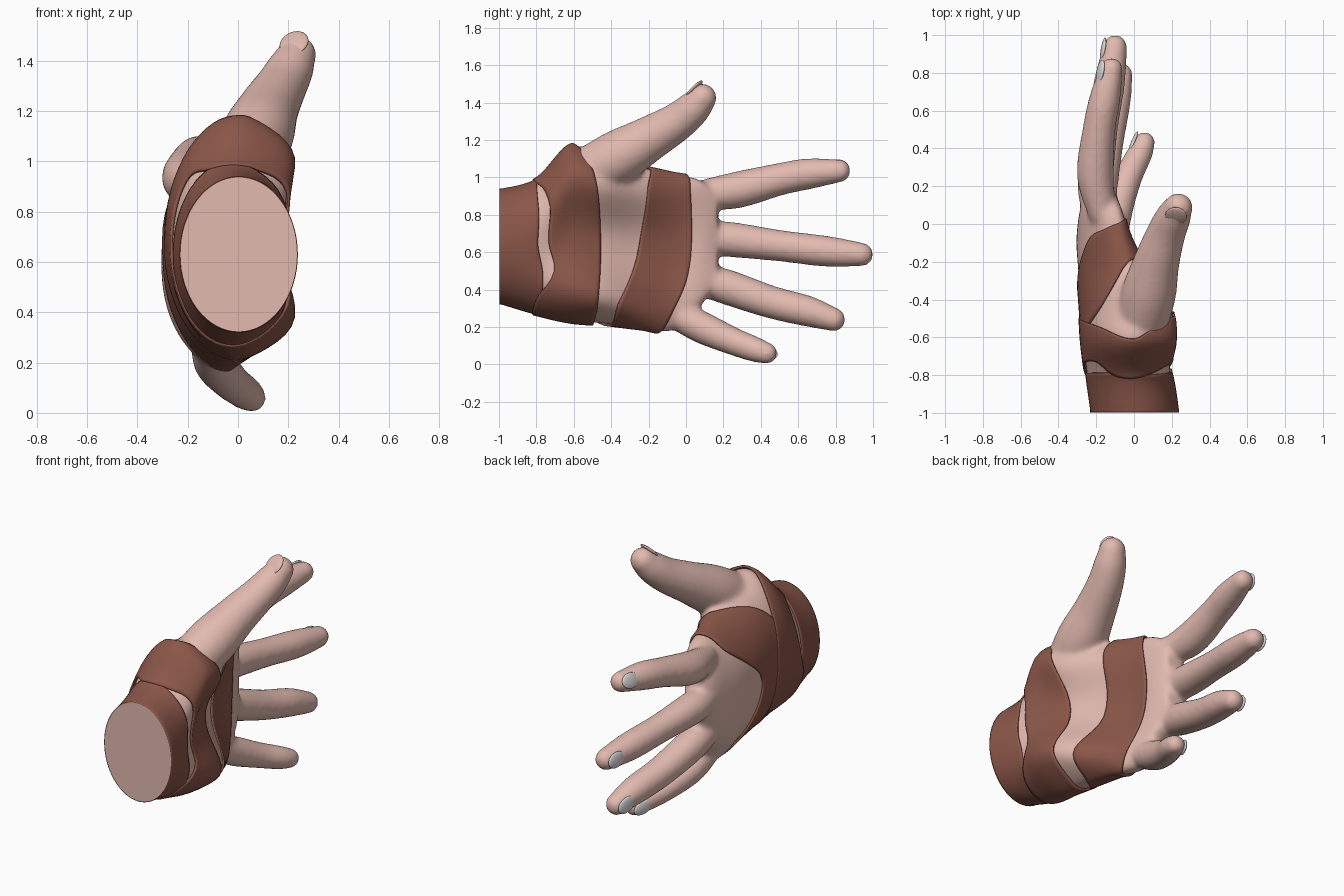
import bpy, bmesh, math
from mathutils import Vector, Matrix

if "Cube" in bpy.data.objects:
    bpy.data.objects.remove(bpy.data.objects["Cube"])


def material(name, rgb):
    m = bpy.data.materials.new(name)
    m.diffuse_color = (*rgb, 1)
    m.use_nodes = True
    m.node_tree.nodes["Principled BSDF"].inputs["Base Color"].default_value = m.diffuse_color
    return m


SKIN = material("skin", (0.76, 0.49, 0.43))
WRAP = material("brown_wrap", (0.26, 0.095, 0.066))
NAIL = material("grey_nail", (0.72, 0.69, 0.70))


def catmull(a, b, c, d, t):
    return tuple(0.5 * (2 * q + (r - p) * t + (2 * p - 5 * q + 4 * r - s) * t * t
                        + (3 * q - p - 3 * r + s) * t ** 3) for p, q, r, s in zip(a, b, c, d))


def resample(pts, steps):
    """Smooth open path through tuples of any length."""
    p = [pts[0]] + pts + [pts[-1]]
    out = [catmull(*p[i:i + 4], k / steps) for i in range(len(pts) - 1) for k in range(steps)]
    return out + [pts[-1]]


def around(vals, ang):
    """Smooth periodic value from evenly spaced controls."""
    n = len(vals)
    f = ang / math.tau * n
    i = int(f)
    return catmull(*[(vals[(i + k) % n],) for k in (-1, 0, 1, 2)], f - i)[0]


def loft(bm, rings, caps=True):
    rows = [[bm.verts.new(p) for p in r] for r in rings]
    n = len(rows[0])
    for a, b in zip(rows, rows[1:]):
        for i in range(n):
            j = (i + 1) % n
            bm.faces.new((a[i], b[i], b[j], a[j]))
    if caps:
        bm.faces.new(rows[0])
        bm.faces.new(rows[-1][::-1])


def finish(name, bm, mat, recalc=True):
    if recalc:
        bmesh.ops.recalc_face_normals(bm, faces=bm.faces)
    me = bpy.data.meshes.new(name)
    bm.to_mesh(me)
    bm.free()
    me.materials.append(mat)
    for p in me.polygons:
        p.use_smooth = True
    ob = bpy.data.objects.new(name, me)
    bpy.context.collection.objects.link(ob)
    return ob


# Palm cross-sections: y, centre x, half width, centre z, half height, cupping, roundness, palm hollow
SECTIONS = resample([
    (-0.985, 0.003, 0.225, 0.63, 0.30, 0.0, 1.0, 0.0),
    (-0.80, -0.02, 0.228, 0.63, 0.355, 0.0, 1.0, 0.01),
    (-0.62, -0.035, 0.235, 0.70, 0.465, 0.04, 0.97, 0.065),
    (-0.45, -0.06, 0.22, 0.67, 0.45, 0.05, 0.92, 0.085),
    (-0.25, -0.13, 0.165, 0.628, 0.432, 0.10, 0.87, 0.05),
    (-0.08, -0.175, 0.13, 0.60, 0.42, 0.10, 0.85, 0.02),
    (0.08, -0.18, 0.105, 0.65, 0.335, 0.07, 0.8, 0.0),
    (0.17, -0.18, 0.07, 0.67, 0.22, 0.05, 0.8, 0.0)], 8)
N = 64
ANGLES = [math.tau * i / N for i in range(N)]


def section_at(y):
    for a, b in zip(SECTIONS, SECTIONS[1:]):
        if y <= b[0]:
            t = (y - a[0]) / (b[0] - a[0])
            return [p + (q - p) * t for p, q in zip(a, b)]
    return SECTIONS[-1]


def palm_point(y, ang, grow=0.0):
    _, xc, rx, zc, hz, cup, pw, hollow = section_at(y)
    c, s = math.cos(ang), math.sin(ang)
    x = xc + (rx + grow) * math.copysign(abs(c) ** pw, c) + cup * s * s
    x -= hollow * math.cos(4 * ang) * max(c, 0)
    return Vector((x, y, zc + (hz + grow) * math.copysign(abs(s) ** pw, s)))


# Digits: x, y, z, radius
DIGITS = {
    "index": [(-.17, .06, .905, .075), (-.205, .26, .93, .098), (-.185, .5, .99, .087),
              (-.155, .66, 1.02, .083), (-.12, .82, 1.035, .062)],
    "middle": [(-.19, .04, .68, .08), (-.205, .22, .67, .094), (-.17, .5, .635, .084),
               (-.13, .75, .605, .083), (-.1, .938, .588, .064)],
    "ring": [(-.18, .02, .47, .08), (-.18, .2, .42, .094), (-.14, .45, .335, .088),
             (-.1, .65, .285, .083), (-.07, .79, .24, .064)],
    "little": [(-.11, -.08, .28, .075), (-.09, .08, .2, .086), (-.03, .25, .125, .075),
               (.03, .37, .08, .068), (.055, .432, .06, .058)],
    "thumb": [(.02, -.6, .98, .13), (.075, -.38, 1.1, .145), (.12, -.2, 1.205, .122),
              (.17, -.05, 1.295, .104), (.21, .04, 1.37, .093), (.235, .088, 1.425, .077)],
}

# Skin: palm and digits fused into one smooth surface
bm = bmesh.new()
loft(bm, [[palm_point(s[0], a) for a in ANGLES] for s in SECTIONS])
for pts in DIGITS.values():
    path = resample(pts, 6)
    rings = []
    for k, p in enumerate(path):
        t = (Vector(path[min(k + 1, len(path) - 1)][:3]) - Vector(path[max(k - 1, 0)][:3])).normalized()
        u = Vector((1, 0, 0))
        u = (u - t * u.dot(t)).normalized()
        v = t.cross(u)
        rings.append([Vector(p[:3]) + (u * math.cos(a) + v * math.sin(a)) * p[3] for a in ANGLES[::2]])
    loft(bm, rings)
    for p in (path[0], path[-1]):
        bmesh.ops.create_uvsphere(bm, u_segments=24, v_segments=16, radius=p[3],
                                  matrix=Matrix.Translation(p[:3]))
hand = finish("hand", bm, SKIN)
rm = hand.modifiers.new("fuse", 'REMESH')
rm.mode = 'VOXEL'
rm.voxel_size = 0.014
rm.use_smooth_shade = True
sm = hand.modifiers.new("blend", 'SMOOTH')
sm.factor = 0.5
sm.iterations = 14

# Flat wrist end
bm = bmesh.new()
bm.faces.new([bm.verts.new(palm_point(-0.985, a, 0.006) - Vector((0, 0.014, 0))) for a in ANGLES])
wrist = finish("wrist_cap", bm, SKIN, False)
if wrist.data.polygons[0].normal.y > 0:
    wrist.data.flip_normals()


# Wraps: rear and front edge positions at even angles, starting at the palm side
def wrap(name, rear, front, grow):
    bm = bmesh.new()
    rows = 16
    rings = []
    for k in range(rows + 1):
        ring = []
        for a in ANGLES:
            y0, y1 = around(rear, a), around(front, a)
            y = y0 + (y1 - y0) * k / rows
            p = palm_point(max(y, -0.985), a, grow)
            p.y = y
            ring.append(p)
        rings.append(ring)
    loft(bm, rings, caps=False)
    ob = finish(name, bm, WRAP, False)
    so = ob.modifiers.new("thickness", 'SOLIDIFY')
    so.thickness = 0.012
    so.offset = -1
    bpy.context.view_layer.objects.active = ob
    ob.select_set(True)
    bpy.ops.object.shade_smooth_by_angle(angle=math.radians(40))
    ob.select_set(False)


wrap("wrist_wrap", [-.998] * 8,
     [-.79, -.785, -.795, -.80, -.79, -.79, -.79, -.79, -.79, -.79, -.78, -.78, -.78, -.78, -.77, -.765], 0.010)
wrap("thumb_base_wrap",
     [-.732, -.725, -.755, -.80, -.82, -.80, -.735, -.73, -.76, -.82, -.82, -.82, -.82, -.82, -.79, -.705],
     [-.455, -.49, -.61, -.54, -.5, -.5, -.5, -.47], 0.017)
wrap("knuckle_wrap", [-.25, -.2, -.21, -.47, -.62, -.6, -.42, -.36],
     [.03, .03, .025, .02, .0, -.03, -.07, -.2, -.34, -.3, -.23, -.18, -.16, -.12, -.07, .0], 0.013)

# Nails on the back of each fingertip
for name, pts in DIGITS.items():
    thumb = name == "thumb"
    tip, prev = Vector(pts[-1][:3]), Vector(pts[-2][:3])
    d = (tip - prev).normalized()
    n = Vector((-.1, -.5, .8)) if thumb else Vector((-1, 0, .35 if name == "index" else .1))
    n = (n - d * n.dot(d)).normalized()
    side = d.cross(n)
    r = pts[-1][3]
    pos = tip - d * (0.0 if thumb else 0.025) + n * (r - (0.012 if thumb else 0.004))
    rot = Matrix((side, d, n)).transposed().to_4x4()
    bm = bmesh.new()
    bmesh.ops.create_uvsphere(bm, u_segments=20, v_segments=10, radius=1,
                              matrix=Matrix.Translation(pos) @ rot @ Matrix.Diagonal((r * .75, .066, .013, 1)))
    finish(name + "_nail", bm, SKIN if thumb else NAIL)
